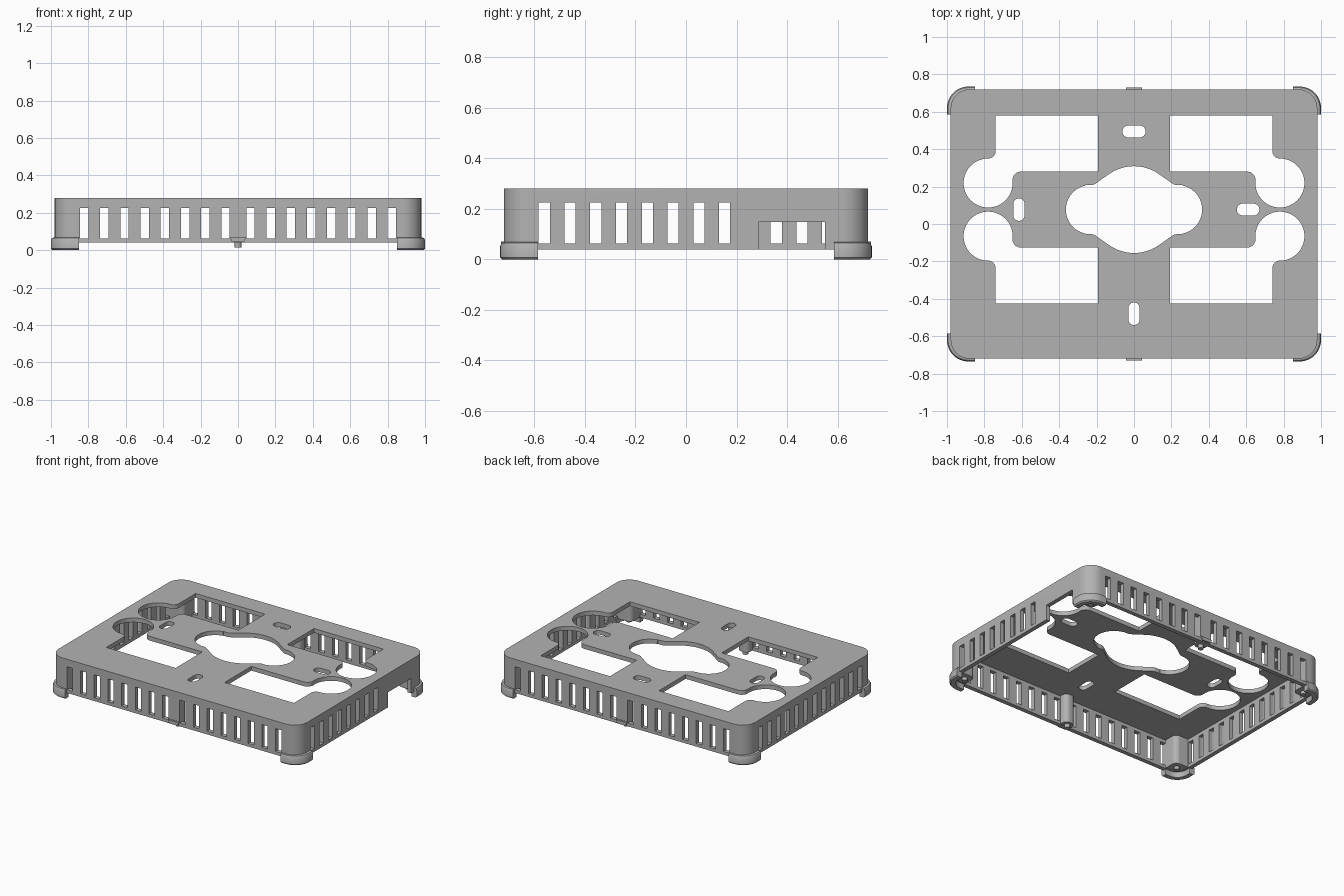
import bpy, bmesh, math

cube = bpy.data.objects.get("Cube")
if cube:
    bpy.data.objects.remove(cube, do_unlink=True)

grey = bpy.data.materials.new("plain grey")
grey.use_nodes = True
colour = (0.45, 0.45, 0.45, 1)
grey.diffuse_color = colour
grey.node_tree.nodes["Principled BSDF"].inputs["Base Color"].default_value = colour

MID = 0.077            # y of the cutout symmetry line
TOP, BASE = 0.28, 0.04
WALL = 0.03


def finish(name, bm):
    bmesh.ops.recalc_face_normals(bm, faces=bm.faces)
    mesh = bpy.data.meshes.new(name)
    bm.to_mesh(mesh)
    bm.free()
    mesh.materials.append(grey)
    ob = bpy.data.objects.new(name, mesh)
    bpy.context.collection.objects.link(ob)
    return ob


def rounded(points, steps=10):
    """Polygon outline; a third value in a point rounds that corner."""
    out = []
    for i, p in enumerate(points):
        if len(p) < 3:
            out.append(p)
            continue
        a, b = points[i - 1], points[(i + 1) % len(points)]
        da, db = [math.atan2(q[1] - p[1], q[0] - p[0]) for q in (a, b)]
        turn = (db - da + math.pi) % (2 * math.pi) - math.pi
        mid, half = da + turn / 2, abs(turn) / 2
        far = p[2] / math.sin(half)
        cx, cy = p[0] + far * math.cos(mid), p[1] + far * math.sin(mid)
        sweep = math.copysign(math.pi / 2 - half, turn)
        for k in range(steps + 1):
            ang = mid + math.pi + sweep * (1 - 2 * k / steps)
            out.append((cx + p[2] * math.cos(ang), cy + p[2] * math.sin(ang)))
    return out


def rect(x0, x1, y0, y1, r=0.0):
    pts = [(x0, y0), (x1, y0), (x1, y1), (x0, y1)]
    return rounded([p + (r,) for p in pts]) if r else pts


def circle(x, y, r, n=64):
    return [(x + r * math.cos(2 * math.pi * k / n), y + r * math.sin(2 * math.pi * k / n))
            for k in range(n)]


def prism(name, outlines, z0, z1):
    bm = bmesh.new()
    for pts in outlines:
        face = bm.faces.new([bm.verts.new((x, y, z0)) for x, y in pts])
        new = bmesh.ops.extrude_face_region(bm, geom=[face])["geom"]
        moved = [v for v in new if isinstance(v, bmesh.types.BMVert)]
        bmesh.ops.translate(bm, verts=moved, vec=(0, 0, z1 - z0))
    return finish(name, bm)


def cut(ob, cutter):
    mod = ob.modifiers.new("cut", "BOOLEAN")
    mod.operation, mod.solver, mod.object = "DIFFERENCE", "EXACT", cutter
    bpy.context.view_layer.objects.active = ob
    bpy.ops.object.modifier_apply(modifier=mod.name)
    bpy.data.objects.remove(cutter, do_unlink=True)


def mirror(ob, x=True, y=True):
    mod = ob.modifiers.new("mirror", "MIRROR")
    mod.use_axis = (x, y, False)
    mod.use_clip = False
    mod.use_mirror_merge = False


def smooth(ob):
    bpy.ops.object.select_all(action="DESELECT")
    ob.select_set(True)
    bpy.context.view_layer.objects.active = ob
    bpy.ops.object.shade_smooth_by_angle(angle=math.radians(30))


# Open-bottomed shell
shell = prism("vented_cover", [rect(-0.98, 0.98, -0.72, 0.72, 0.1)], BASE, TOP)
cut(shell, prism("cavity", [rect(-0.98 + WALL, 0.98 - WALL, -0.72 + WALL, 0.72 - WALL, 0.07)],
                 0, TOP - WALL))

# Four keyhole windows in the top plate
window = [(0.193, 0.58), (0.74, 0.58), (0.74, 0.35, 0.04), (0.78, 0.35),
          (0.78, 0.219), (0.65, 0.219), (0.65, 0.28, 0.045), (0.193, 0.28)]


def flip(pts, sx, sy):
    return [(sx * x, MID + sy * (y - MID)) for x, y in pts]


corners = [(sx, sy) for sx in (1, -1) for sy in (1, -1)]
cut(shell, prism("windows", [flip(rounded(window), *c) for c in corners], 0.24, 0.32))
cut(shell, prism("window_ends", [flip(circle(0.78, 0.219, 0.131), *c) for c in corners], 0.24, 0.32))

# Central three-lobed opening
lobes = rect(-0.364, 0.364, MID - 0.131, MID + 0.131, 0.13)
cut(shell, prism("side_lobes", [lobes], 0.24, 0.32))
cut(shell, prism("centre_lobe", [circle(0, MID, 0.232, 96)], 0.24, 0.32))
neck = [(0.133, 0.19), (0.217, 0.131, 0.05), (0.26, 0.131)]
neck += [(x, -y, *r) for x, y, *r in reversed(neck)]
neck += [(-x, -y, *r) for x, y, *r in neck]
neck = [(p[0], p[1] + MID, *p[2:]) for p in neck]
cut(shell, prism("lobe_blends", [rounded(neck)], 0.24, 0.32))

# Four mounting slots
slots = [(0, 0.495, 0.062, 0.032), (0.61, MID, 0.06, 0.032),
         (-0.615, MID, 0.03, 0.06), (0, -0.48, 0.03, 0.06)]
cut(shell, prism("mount_slots", [rect(x - w, x + w, y - h, y + h, min(w, h) * 0.98)
                                 for x, y, w, h in slots], 0.24, 0.32))

# Ventilation slots in the walls
along = [s * (0.067 + 0.108 * i) for i in range(8) for s in (1, -1)]
cut(shell, prism("long_vents", [rect(x - 0.0225, x + 0.0225, -0.8, 0.8) for x in along], 0.063, 0.226))
across = [-0.561 + 0.102 * i for i in range(12)]
cut(shell, prism("short_vents", [rect(-1.1, 1.1 if i < 8 else 0, y - 0.022, y + 0.022)
                                 for i, y in enumerate(across)], 0.063, 0.226))

# Connector notch at the bottom of the left wall
cut(shell, prism("notch", [rect(0.9, 1.1, 0.287, 0.55)], 0, 0.147))
smooth(shell)

# Corner pillars inside the walls, with screw pins below
pillar = [(0.845, 0.588, 0.035), (0.965, 0.588), (0.965, 0.65), (0.91, 0.705), (0.845, 0.705)]
parts = [prism("corner_pillar", [rounded(pillar)], BASE + 0.002, TOP - 0.01),
         prism("corner_pin", [circle(0.895, 0.635, 0.018, 24)], 0.02, 0.06)]

# Corner feet: a lip swept round each corner
bm = bmesh.new()
profile = [(0.008, 0), (0, 0.008), (0, 0.053), (0.006, 0.065), (0.025, 0.07),
           (0.04, 0.06), (0.04, 0)]
rings = []
for k in range(-1, 14):
    ring = []
    for d, z in profile:
        if k == -1:
            p = (1 - d, 0.585, z)
        elif k == 13:
            p = (0.85, 0.735 - d, z)
        else:
            a = math.pi / 2 * k / 12
            p = (0.885 + (0.115 - d) * math.cos(a), 0.62 + (0.115 - d) * math.sin(a), z)
        ring.append(bm.verts.new(p))
    rings.append(ring)
n = len(profile)
for a, b in zip(rings, rings[1:]):
    for i in range(n):
        bm.faces.new((a[i], a[(i + 1) % n], b[(i + 1) % n], b[i]))
bm.faces.new(rings[0])
bm.faces.new(rings[-1])
parts.append(finish("corner_foot", bm))
for ob in parts:
    mirror(ob)
    smooth(ob)

# Middle bosses, clips and pins on the front and back walls
boss = [(-0.042, 0.705), (-0.042, 0.635, 0.035), (0.042, 0.635, 0.035), (0.042, 0.705)]
clip = prism("middle_clip", [rect(-0.043, 0.043, 0.69, 0.731)], 0.045, 0.07)
for v in clip.data.vertices:
    if v.co.z < 0.05:
        v.co.x *= 0.75
for ob in (prism("middle_boss", [rounded(boss)], BASE + 0.002, TOP - 0.01), clip,
           prism("middle_pin", [circle(0, 0.67, 0.018, 24)], 0.015, 0.06)):
    mirror(ob, x=False)
    smooth(ob)
